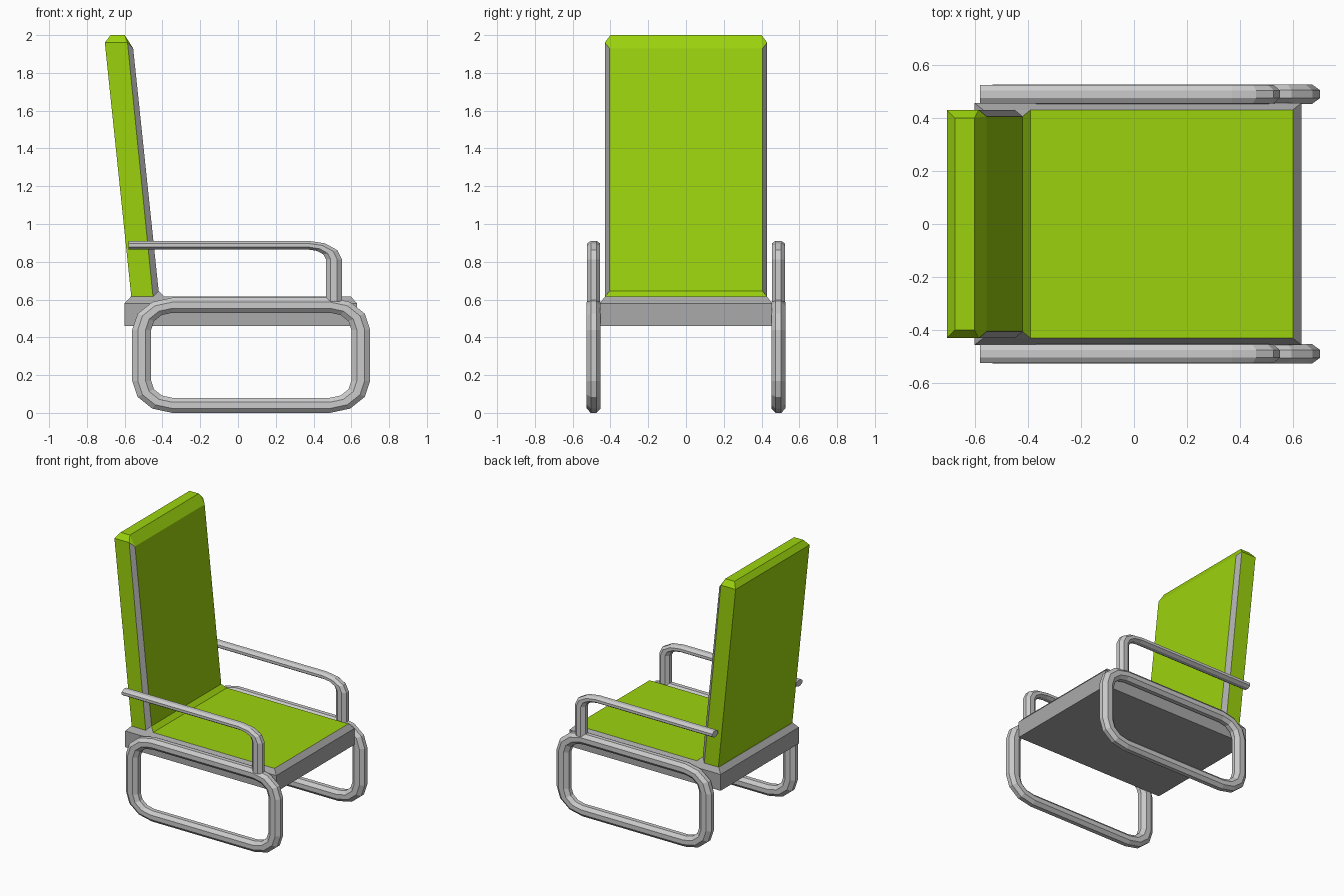
import bpy, bmesh
from math import sin, cos, pi, radians

if "Cube" in bpy.data.objects:
    bpy.data.objects.remove(bpy.data.objects["Cube"])

green = bpy.data.materials.new("green_fabric")
green.diffuse_color = (0.33, 0.65, 0.004, 1)
green.use_nodes = True
green.node_tree.nodes["Principled BSDF"].inputs["Base Color"].default_value = green.diffuse_color
grey = bpy.data.materials.new("grey_frame")
grey.diffuse_color = (0.4, 0.4, 0.4, 1)
grey.use_nodes = True
grey.node_tree.nodes["Principled BSDF"].inputs["Base Color"].default_value = grey.diffuse_color


def make(name, verts, faces, green_faces=()):
    me = bpy.data.meshes.new(name)
    me.from_pydata(verts, [], faces)
    if green_faces:
        me.materials.append(grey)
        me.materials.append(green)
        for i in green_faces:
            me.polygons[i].material_index = 1
    bm = bmesh.new()
    bm.from_mesh(me)
    bmesh.ops.recalc_face_normals(bm, faces=bm.faces)
    bm.to_mesh(me)
    bm.free()
    ob = bpy.data.objects.new(name, me)
    bpy.context.collection.objects.link(ob)
    return ob


def arc(cx, cz, r, a0, a1, steps=3):
    # points of a rounded corner, each with its outward angle
    out = []
    for i in range(steps + 1):
        a = radians(a0 + (a1 - a0) * i / steps)
        out.append((cx + r * cos(a), cz + r * sin(a), a))
    return out


def tube(name, path, apothem, scale, offset, closed):
    # octagonal tube swept along a path in the xz plane, then scaled
    r = apothem / cos(pi / 8)
    verts, faces, n = [], [], len(path)
    for x, z, a in path:
        for k in range(8):
            t = (k + 0.5) * pi / 4
            p = (x + r * cos(t) * cos(a), r * sin(t), z + r * cos(t) * sin(a))
            verts.append([p[i] * scale[i] + offset[i] for i in range(3)])
    for i in range(n if closed else n - 1):
        j = (i + 1) % n
        for k in range(8):
            m = (k + 1) % 8
            faces.append((i * 8 + k, i * 8 + m, j * 8 + m, j * 8 + k))
    if not closed:
        faces += [tuple(range(8)), tuple(range((n - 1) * 8, n * 8))]
    return make(name, verts, faces)


# Leg loops and armrests on both sides
hx, hz, cr = 0.464, 0.265, 0.13
loop = []
for sx, sz, a in ((1, 1, 0), (-1, 1, 90), (-1, -1, 180), (1, -1, 270)):
    loop += arc(sx * (hx - cr), sz * (hz - cr), cr, a, a + 90)

sq = 0.55
arm_z = 0.888 / sq
arm = [(-0.58, arm_z, pi / 2)]
arm += arc(0.37, arm_z - 0.138, 0.138, 90, 0)
arm += [(0.508, 0.59 / sq, 0)]

for side, s in (("right", -1), ("left", 1)):
    tube(side + "_leg_loop", loop, 0.04, (1.25, 0.92, 1), (0.07, s * 0.489, 0.305), True)
    tube(side + "_armrest", arm, 0.042, (1, 0.82, sq), (0, s * 0.489, 0), False)

# Seat: box with a chamfered top edge and a green top
rings = ((-0.6, 0.63, 0.455, 0.46), (-0.6, 0.63, 0.455, 0.58), (-0.568, 0.598, 0.43, 0.615))
verts = []
for x0, x1, y, z in rings:
    verts += [(x0, -y, z), (x1, -y, z), (x1, y, z), (x0, y, z)]
faces = [(0, 1, 2, 3), (8, 9, 10, 11)]
for b in (0, 4):
    faces += [(b + k, b + (k + 1) % 4, b + 4 + (k + 1) % 4, b + 4 + k) for k in range(4)]
make("seat", verts, faces, [1])

# Backrest: half profile, mirrored in y
half = [
    (-0.565, 0.43, 0.615),   # 0 rear bottom
    (-0.705, 0.43, 1.96),    # 1 rear top
    (-0.675, 0.40, 2.0),     # 2 top rear
    (-0.60, 0.40, 2.0),      # 3 top front
    (-0.555, 0.405, 1.93),   # 4 front top
    (-0.42, 0.405, 0.645),   # 5 front bottom
    (-0.39, 0.43, 0.615),    # 6 foot of the fillet
    (-0.45, 0.43, 0.615),    # 7 side bottom
    (-0.585, 0.43, 1.96),    # 8 side top
]
n = len(half)
verts = half + [(x, -y, z) for x, y, z in half]
faces = [(i, i + 1, n + i + 1, n + i) for i in range(6)]
for o in (0, n):
    faces += [tuple(o + i for i in f) for f in ((0, 7, 8, 1), (1, 8, 3, 2), (8, 4, 3))]
greens = list(range(len(faces)))
for o in (0, n):
    faces += [tuple(o + i for i in f) for f in ((7, 5, 4, 8), (7, 6, 5))]
make("backrest", verts, faces, greens)
